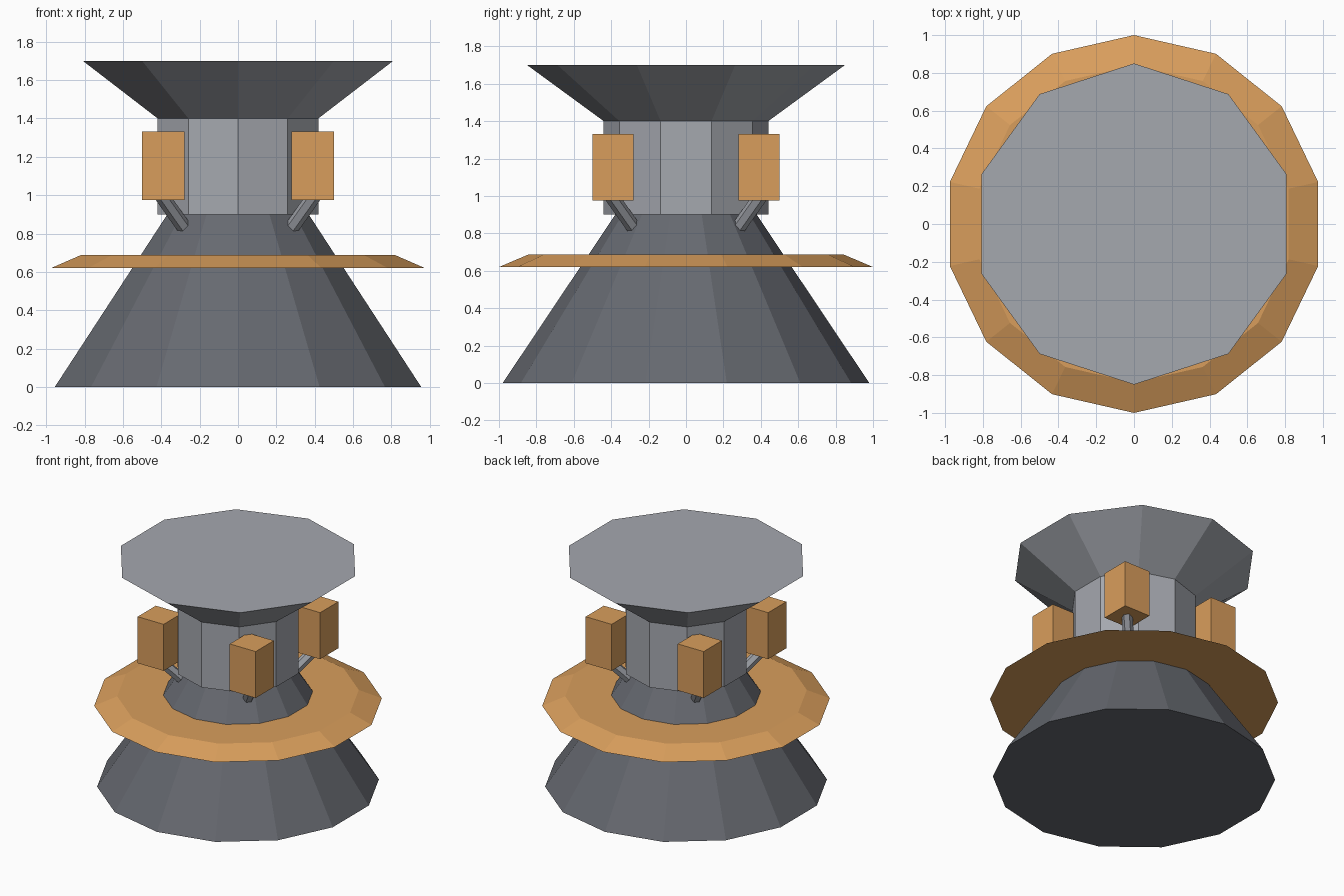
import bpy, bmesh, math
from mathutils import Matrix, Vector

if "Cube" in bpy.data.objects:
    bpy.data.objects.remove(bpy.data.objects["Cube"])


def srgb(r, g, b):
    return tuple(((c / 255 + 0.055) / 1.055) ** 2.4 for c in (r, g, b)) + (1.0,)


def material(name, rgb):
    m = bpy.data.materials.new(name)
    m.diffuse_color = srgb(*rgb)
    m.use_nodes = True
    m.node_tree.nodes["Principled BSDF"].inputs["Base Color"].default_value = m.diffuse_color
    return m


orange = material("orange", (217, 158, 92))
light_grey = material("light grey", (165, 168, 175))
dark_grey = material("dark grey", (102, 105, 112))


def add_object(name, bm, mat):
    bmesh.ops.recalc_face_normals(bm, faces=bm.faces)
    mesh = bpy.data.meshes.new(name)
    bm.to_mesh(mesh)
    bm.free()
    mesh.materials.append(mat)
    ob = bpy.data.objects.new(name, mesh)
    bpy.context.collection.objects.link(ob)
    return ob


def frustum(name, sides, r0, r1, z0, z1, mat):
    # Stacked polygon rings with a corner on the y axis
    bm = bmesh.new()
    rings = []
    for r, z in ((r0, z0), (r1, z1)):
        rings.append([bm.verts.new((r * math.sin(2 * math.pi * i / sides),
                                    r * math.cos(2 * math.pi * i / sides), z))
                      for i in range(sides)])
    low, high = rings
    bm.faces.new(low)
    bm.faces.new(high)
    for i in range(sides):
        j = (i + 1) % sides
        bm.faces.new((low[i], low[j], high[j], high[i]))
    return add_object(name, bm, mat)


# Main stack
frustum("base_cone", 14, 0.98, 0.378, 0.0, 0.9, dark_grey)
frustum("skirt_ring", 14, 1.0, 0.84, 0.62, 0.688, orange)
frustum("column", 10, 0.44, 0.44, 0.9, 1.4, light_grey)
frustum("top_dish", 10, 0.44, 0.85, 1.4, 1.7, light_grey)

# Four corner boxes, each with a slanted strut down into the cone
for sx, sy, label in ((-1, -1, "front_left"), (1, -1, "front_right"),
                      (-1, 1, "back_left"), (1, 1, "back_right")):
    bm = bmesh.new()
    bmesh.ops.create_cube(bm, size=1.0, matrix=Matrix.Translation((0.39 * sx, 0.39 * sy, 1.153))
                          @ Matrix.Diagonal((0.22, 0.22, 0.356, 1)))
    add_object("box_" + label, bm, orange)

    top = Vector((0.4 * sx, 0.4 * sy, 1.0))
    bottom = Vector((0.24 * sx, 0.24 * sy, 0.774))
    axis = (top - bottom).normalized()
    side = Vector((-sy, sx, 0)).normalized()
    rot = Matrix((side.cross(axis), side, axis)).transposed().to_4x4()
    bm = bmesh.new()
    bmesh.ops.create_cone(bm, cap_ends=True, segments=6, radius1=0.038, radius2=0.038,
                          depth=(top - bottom).length,
                          matrix=Matrix.Translation((top + bottom) / 2) @ rot)
    add_object("strut_" + label, bm, light_grey)
